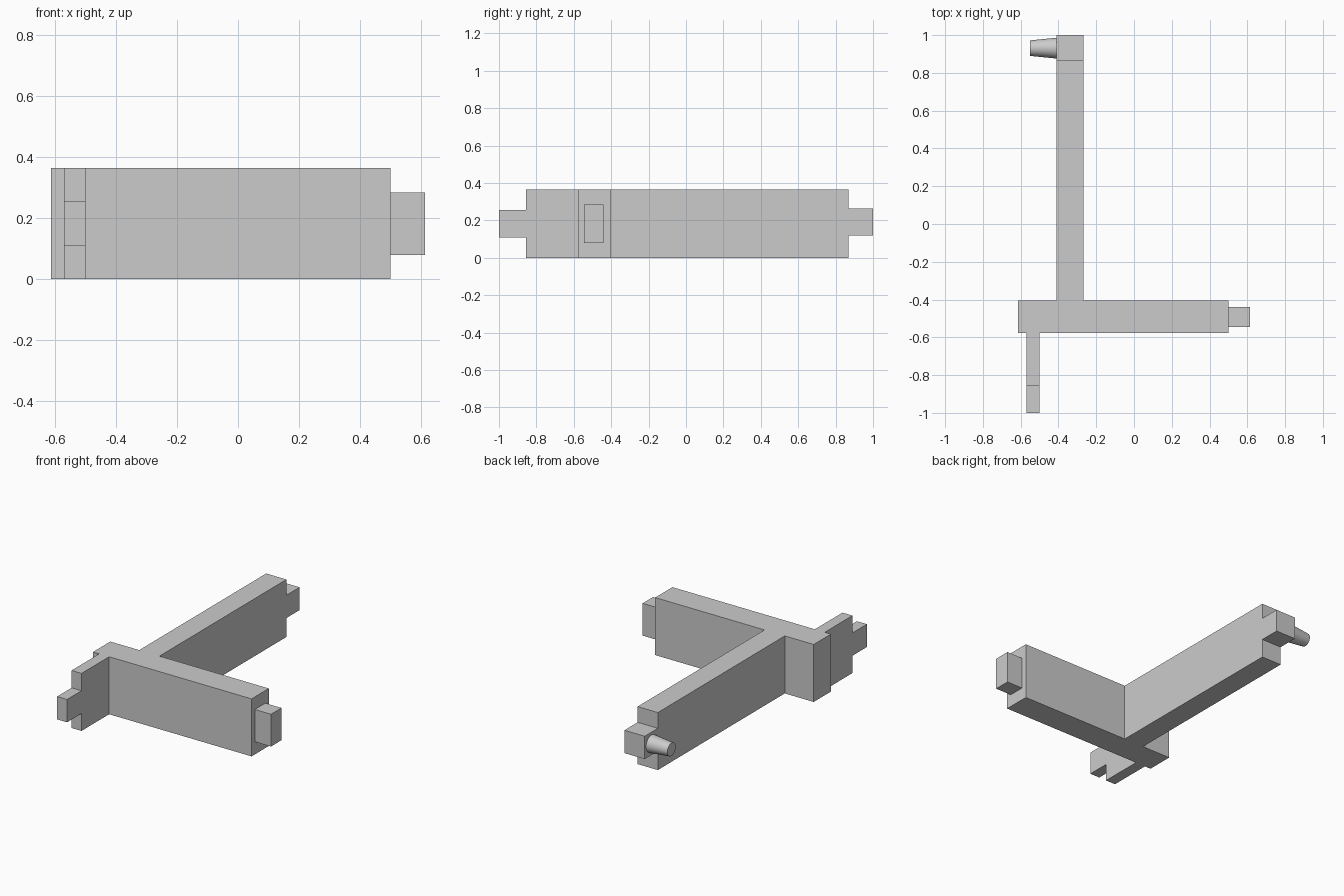
import bpy, bmesh, math
from mathutils import Matrix, Vector

cube = bpy.data.objects.get("Cube")
if cube:
    bpy.data.objects.remove(cube, do_unlink=True)

grey = bpy.data.materials.new("plain grey")
grey.use_nodes = True
colour = (0.6, 0.6, 0.6, 1)
grey.diffuse_color = colour
grey.node_tree.nodes["Principled BSDF"].inputs["Base Color"].default_value = colour

HEIGHT = 0.365


def finish(name, bm):
    bmesh.ops.recalc_face_normals(bm, faces=bm.faces)
    mesh = bpy.data.meshes.new(name)
    bm.to_mesh(mesh)
    bm.free()
    mesh.materials.append(grey)
    obj = bpy.data.objects.new(name, mesh)
    bpy.context.collection.objects.link(obj)
    return obj


def box(name, low, high):
    low, high = Vector(low), Vector(high)
    bm = bmesh.new()
    bmesh.ops.create_cube(bm, size=1)
    bmesh.ops.scale(bm, vec=high - low, verts=bm.verts)
    bmesh.ops.translate(bm, vec=(low + high) / 2, verts=bm.verts)
    return finish(name, bm)


# Joined beams: plan outline of crossbeam, long rear arm and short front arm
outline = [(-0.613, -0.578), (-0.57, -0.578), (-0.57, -0.855), (-0.5, -0.855),
           (-0.5, -0.578), (0.5, -0.578), (0.5, -0.405), (-0.268, -0.405),
           (-0.268, 0.868), (-0.41, 0.868), (-0.41, -0.405), (-0.613, -0.405)]
bm = bmesh.new()
base = bm.faces.new([bm.verts.new((x, y, 0)) for x, y in outline])
top = bmesh.ops.extrude_face_region(bm, geom=[base])["geom"]
bmesh.ops.translate(bm, vec=(0, 0, HEIGHT),
                    verts=[v for v in top if isinstance(v, bmesh.types.BMVert)])
finish("beams", bm)

# Tenons on the three free ends
box("front_tenon", (-0.57, -1, 0.11), (-0.5, -0.855, 0.255))
box("rear_tenon", (-0.41, 0.868, 0.12), (-0.268, 1, 0.265))
box("left_tenon", (0.5, -0.545, 0.08), (0.613, -0.44, 0.285))

# Tapered round peg on the side of the rear tenon
bm = bmesh.new()
bmesh.ops.create_cone(bm, cap_ends=True, segments=32, radius1=0.055, radius2=0.041,
                      depth=0.14)
bmesh.ops.transform(bm, verts=bm.verts, matrix=Matrix.Translation((-0.48, 0.931, 0.192))
                    @ Matrix.Rotation(-math.pi / 2, 4, "Y"))
peg = finish("peg", bm)
bpy.context.view_layer.objects.active = peg
peg.select_set(True)
bpy.ops.object.shade_smooth_by_angle(angle=math.radians(40))
